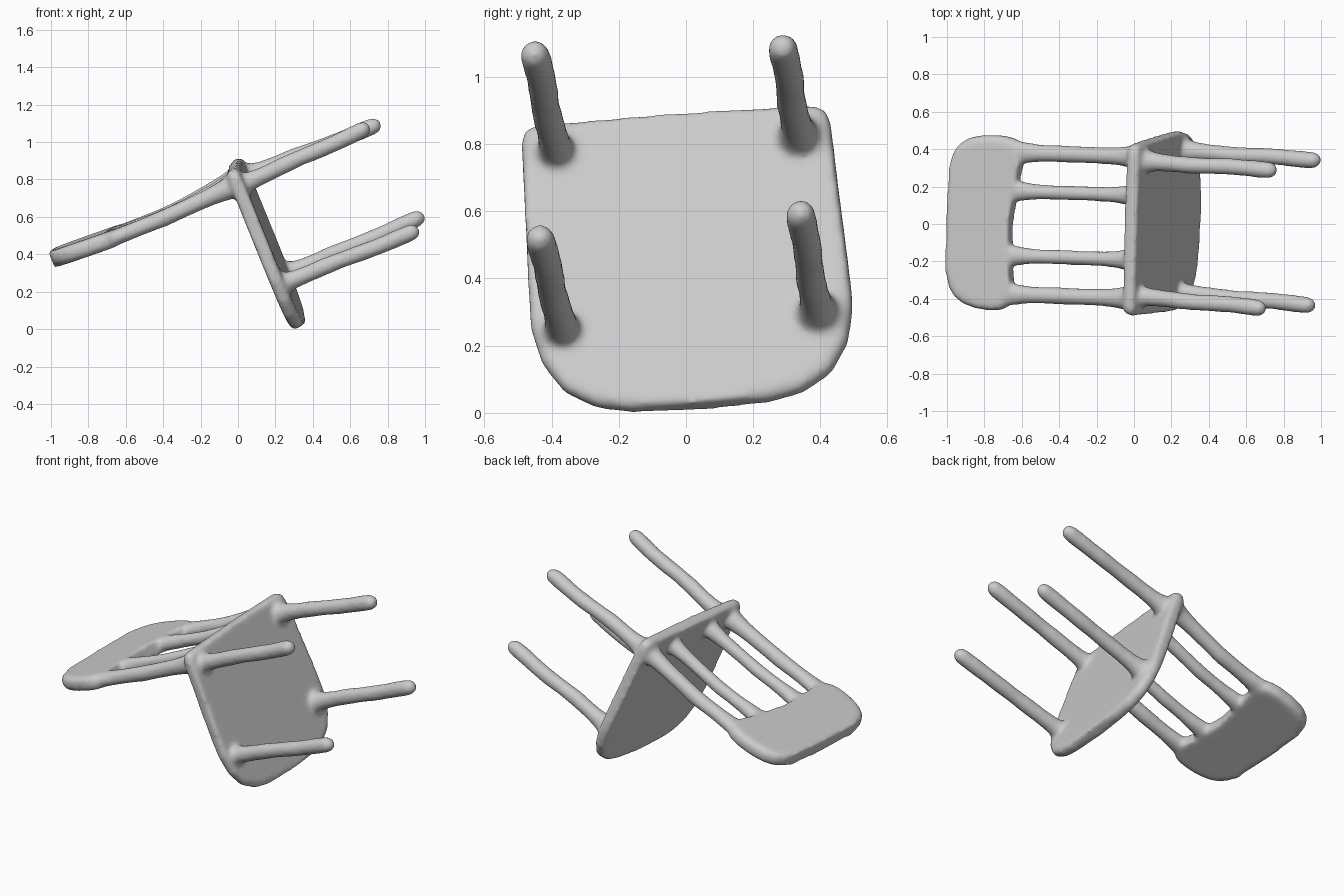
import bpy, bmesh, math
from mathutils import Matrix, Vector

cube = bpy.data.objects.get("Cube")
if cube:
    bpy.data.objects.remove(cube, do_unlink=True)

# Tipped-over chair frame: a = across, b = towards seat front, c = towards feet
C = Vector((0.926, -0.089, 0.368)).normalized()
A = Vector((0.062, 0.994, 0.085))
A = (A - C * A.dot(C)).normalized()
B = A.cross(C)
frame = Matrix((A, B, C)).transposed().to_4x4()
frame.translation = (0.125, 0.0, 0.47)

bm = bmesh.new()


def tube(rings, sides=20):
    """Loft ellipses given as (a, b, c, radius along a, radius along b)."""
    loops = []
    for a, b, c, ra, rb in rings:
        loops.append([bm.verts.new((a + ra * math.cos(2 * math.pi * i / sides),
                                    b + rb * math.sin(2 * math.pi * i / sides), c))
                      for i in range(sides)])
    for lo, hi in zip(loops, loops[1:]):
        for i in range(sides):
            j = (i + 1) % sides
            bm.faces.new((lo[i], lo[j], hi[j], hi[i]))
    bm.faces.new(loops[0][::-1])
    bm.faces.new(loops[-1])


def slab(half, place, thick, edge):
    """Rounded plate from a half outline mirrored in a; place maps (s, t, depth)."""
    outline = half + [(-s, t) for s, t in reversed(half) if s > 0]
    lo, hi = ([bm.verts.new(place(s, t, d)) for s, t in outline]
              for d in (-thick / 2, thick / 2))
    caps = [bm.faces.new(lo[::-1]), bm.faces.new(hi)]
    n = len(outline)
    for i in range(n):
        j = (i + 1) % n
        bm.faces.new((lo[i], lo[j], hi[j], hi[i]))
    rims = list({e for f in caps for e in f.edges})
    bmesh.ops.bevel(bm, geom=rims, offset=edge, segments=3, profile=0.5,
                    affect='EDGES')


def mix(p, q, t):
    return p + (q - p) * t


# Seat, slightly twisted against the legs
def seat_place(s, t, d):
    return (s + .003 + .025 * t, t, .018 + d - .035 * s)


slab([(0, .497), (.21, .495), (.31, .473), (.40, .417), (.457, .325), (.482, .21),
      (.474, 0), (.466, -.2), (.462, -.385), (.452, -.422), (.415, -.438), (0, -.438)],
     seat_place, 0.075, 0.028)


# Legs, flared into the seat and rounded at the foot
def leg(base, foot, length):
    rings = []
    for c, r in [(0, .066), (.05, .066), (.075, .057), (.115, .05), (.2, .046),
                 (.3, .047), (.4, .044), (.5, .046), (.6, .045), (.7, .047),
                 (length - .045, .046), (length - .02, .038),
                 (length - .006, .024), (length, .008)]:
        t = c / length
        wob = 0.003 * math.sin(14 * c + base[0])
        rings.append((mix(base[0], foot[0], t) + wob, mix(base[1], foot[1], t) + wob,
                      c, r, r))
    tube(rings)


leg((-.367, -.34), (-.36, -.374), .805)
leg((.355, -.335), (.380, -.327), .80)
leg((-.38, .23), (-.375, .235), .845)
leg((.38, .235), (.405, .22), .83)

# Back posts and spindles, flared at both ends and leaning slightly to one side
LEAN = 0.06
BACK_B = -0.315
TWIST = 0.04


def upright(a, root_r, r):
    rings = []
    for c, k in [(.03, 1), (-.015, 1), (-.05, .75), (-.09, .4), (-.15, .12), (-.28, 0),
                 (-.4, .06), (-.5, 0), (-.57, .1), (-.62, .4), (-.66, .8), (-.70, 1),
                 (-.76, .6)]:
        b = mix(-.35, BACK_B + TWIST * a, min(1, max(0, -c / .4)))
        ra = mix(r, root_r, k)
        rings.append((a + LEAN * c, b, c, ra, min(ra, .044) if c < -.4 else ra))
    tube(rings)


for side in (-1, 1):
    upright(side * .38, .062, .046)
    upright(side * .173, .057, .040)


# Backrest panel, tilted back a little towards its top edge
def panel_place(s, t, d):
    k = (-t - .7) / .38
    return (s - .048, BACK_B + TWIST * s - .015 * k + d, t + (.008 - .045 * s) * k)


slab([(0, -1.08), (.29, -1.073), (.36, -1.06), (.41, -1.025), (.445, -.97), (.465, -.89),
      (.47, -.79), (.458, -.72), (.42, -.68), (.33, -.68), (.2, -.70), (0, -.715)],
     panel_place, 0.092, 0.034)

bmesh.ops.recalc_face_normals(bm, faces=bm.faces)
bm.transform(frame)
mesh = bpy.data.meshes.new("chair")
bm.to_mesh(mesh)
bm.free()
chair = bpy.data.objects.new("chair", mesh)
bpy.context.collection.objects.link(chair)

# Single plain grey
grey = bpy.data.materials.new("plain grey")
grey.use_nodes = True
colour = (0.6, 0.6, 0.6, 1)
grey.diffuse_color = colour
grey.node_tree.nodes["Principled BSDF"].inputs["Base Color"].default_value = colour
mesh.materials.append(grey)

# Fuse the parts into one soft, moulded surface
fuse = chair.modifiers.new("fuse", 'REMESH')
fuse.mode = 'VOXEL'
fuse.voxel_size = 0.01
fuse.use_smooth_shade = True
soften = chair.modifiers.new("soften", 'SMOOTH')
soften.factor = 0.5
soften.iterations = 28
